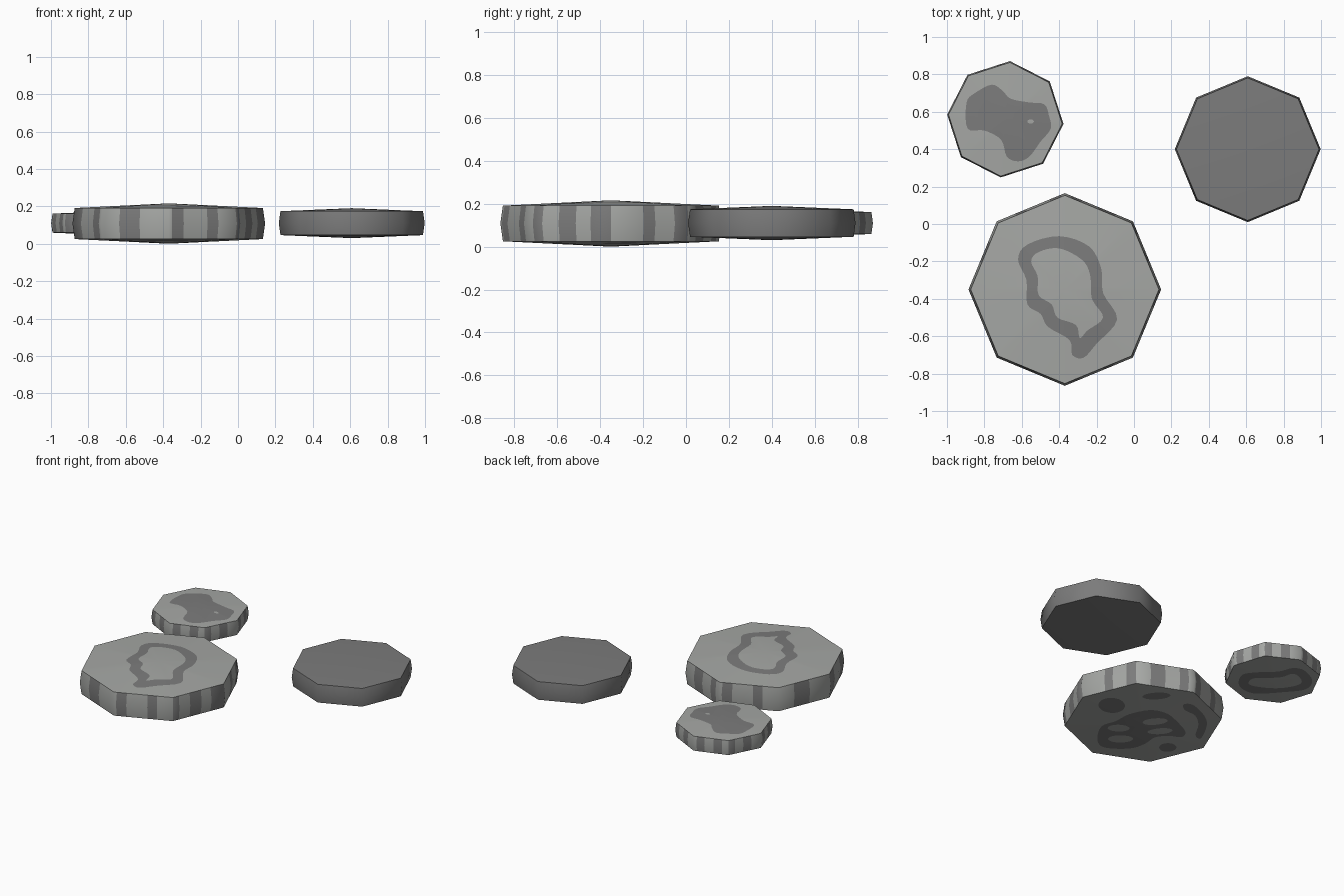
import bpy, bmesh, math
from mathutils import Vector
from mathutils.geometry import delaunay_2d_cdt

if "Cube" in bpy.data.objects:
    bpy.data.objects.remove(bpy.data.objects["Cube"])


def material(name, rgb):
    m = bpy.data.materials.new(name)
    m.diffuse_color = (*rgb, 1)
    m.use_nodes = True
    m.node_tree.nodes["Principled BSDF"].inputs["Base Color"].default_value = m.diffuse_color
    return m


LIGHT = material("light stone", (0.38, 0.39, 0.375))
DARK = material("dark stone", (0.2, 0.2, 0.2))


def smooth_loop(pts, steps=4):
    """Closed Catmull-Rom curve through the points."""
    p, n, out = [Vector(q) for q in pts], len(pts), []
    for i in range(n):
        a, b, c, d = p[i - 1], p[i], p[(i + 1) % n], p[(i + 2) % n]
        for s in range(steps):
            t = s / steps
            out.append(0.5 * (2 * b + (c - a) * t + (2 * a - 5 * b + 4 * c - d) * t * t
                              + (3 * b - a - 3 * c + d) * t ** 3))
    return out


def oval(cu, cv, ru, rv):
    return [(cu + ru * math.cos(k * math.pi / 4), cv + rv * math.sin(k * math.pi / 4)) for k in range(8)]


def top_patch(pts, centre):
    return smooth_loop([(x - centre[0], y - centre[1]) for x, y in pts])


def under_patch(pts):
    """Underside outlines are drawn in hundredths, turned 45 degrees."""
    k = 0.01 / math.sqrt(2)
    return smooth_loop([((v - u) * k, (u + v) * k) for u, v in pts])


def inside(p, loops):
    """Even-odd test, so inner loops become holes."""
    hit = False
    for lp in loops:
        for a, b in zip(lp, lp[1:] + lp[:1]):
            if (a.y > p.y) != (b.y > p.y) and p.x < a.x + (p.y - a.y) * (b.x - a.x) / (b.y - a.y):
                hit = not hit
    return hit


def stone(name, centre, z, r, rim_half, apex_half, turn, mats, stripes=None, top=(), under=()):
    inset = 0.977
    corners = [Vector((math.cos(turn + k * math.pi / 4), math.sin(turn + k * math.pi / 4))) * r
               for k in range(8)]
    # outline, split where the side stripes begin and end
    ring, shade = [], []
    for k in range(8):
        bands = stripes[k % len(stripes)] if stripes else []
        cuts = sorted({0.0, 1.0, *[f for b in bands for f in b]})
        for f0, f1 in zip(cuts, cuts[1:]):
            ring.append(corners[k].lerp(corners[(k + 1) % 8], f0))
            m = (f0 + f1) / 2
            shade.append(int(any(a < m < b for a, b in bands)))
    n = len(ring)
    bm = bmesh.new()
    # bulging side wall
    rows = [[bm.verts.new((p.x * s, p.y * s, h)) for p in ring]
            for s, h in ((inset, -rim_half), (1, 0), (inset, rim_half))]
    for lo, hi in zip(rows, rows[1:]):
        for i in range(n):
            j = (i + 1) % n
            bm.faces.new((lo[i], lo[j], hi[j], hi[i])).material_index = shade[i]
    # shallow pyramid caps with the dark patches cut into them
    apothem = r * inset * math.cos(math.pi / 8)
    mids = [(corners[k] + corners[(k + 1) % 8]).normalized() for k in range(8)]
    for sign, loops in ((1, top), (-1, under)):
        pts = [p * inset for p in ring] + [Vector((0, 0))]
        edges = [(i, (i + 1) % n) for i in range(n)]
        edges += [(n, i) for i, p in enumerate(ring) if any((p - c).length < 1e-6 for c in corners)]
        for lp in loops:
            b = len(pts)
            pts += lp
            edges += [(b + i, b + (i + 1) % len(lp)) for i in range(len(lp))]
        vs, _, fs, *_ = delaunay_2d_cdt(pts, edges, [], 1, 1e-5)
        bv = []
        for v in vs:
            d = min(1, max(v.dot(m) for m in mids) / apothem)
            bv.append(bm.verts.new((v.x, v.y, sign * (apex_half + (rim_half - apex_half) * d))))
        for f in fs:
            c = sum((vs[i] for i in f), Vector((0, 0))) / len(f)
            face = bm.faces.new([bv[i] for i in (f if sign > 0 else reversed(f))])
            face.material_index = int(inside(c, loops))
    bmesh.ops.remove_doubles(bm, verts=bm.verts, dist=1e-4)
    bmesh.ops.recalc_face_normals(bm, faces=bm.faces)
    me = bpy.data.meshes.new(name)
    bm.to_mesh(me)
    bm.free()
    for m in mats:
        me.materials.append(m)
    me.shade_smooth()
    me.set_sharp_from_angle(angle=math.radians(60))
    ob = bpy.data.objects.new(name, me)
    ob.location = (*centre, z)
    bpy.context.collection.objects.link(ob)


# large stone: ring on top, pretzel and blobs underneath
BIG = (-0.37, -0.35)
ring_outer = [(-.62, -.19), (-.57, -.11), (-.40, -.065), (-.24, -.12), (-.175, -.24), (-.165, -.37),
              (-.09, -.51), (-.20, -.64), (-.27, -.715), (-.33, -.70), (-.345, -.62), (-.46, -.55),
              (-.50, -.48), (-.57, -.43), (-.575, -.30)]
ring_inner = [(-.55, -.20), (-.51, -.15), (-.40, -.13), (-.28, -.19), (-.235, -.27), (-.225, -.40),
              (-.165, -.50), (-.25, -.57), (-.29, -.61), (-.31, -.54), (-.41, -.50), (-.44, -.43),
              (-.51, -.38), (-.515, -.28)]
pretzel = [(-31, -19), (-27, -1), (-17, 6), (-8, 14), (5, 18), (15, 14), (21, 4), (26, -12), (23, -19),
           (15, -16), (6, -17), (-1, -25), (-11, -31), (-27, -29)]
arc = [(28, 22), (34, 20), (40, 5), (40, -8), (35, -23), (32, -18), (35, -5), (34, 7), (28, 15)]
ovals = [(-16, -3, 7, 4.5), (-16, -17.5, 8, 5), (8, 4, 8, 4), (10, -9, 8, 4),   # pretzel holes
         (-18, 25, 8.5, 9), (11.5, 34, 9, 4), (13, -32, 5.5, 6)]                # loose blobs
big_stripes = [[(.42, .57), (.82, 1)], [(.25, .5), (.75, .9)], [(.05, .22), (.57, .73)], [(.3, .6)],
               [(0, .3), (.72, .93)], [(.27, .57)], [(.05, .22), (.57, .73)],
               [(0, .12), (.33, .55), (.74, 1)]]
stone("large_stepping_stone", BIG, 0.108, 0.515, 0.083, 0.108, 0, (LIGHT, DARK), big_stripes,
      [top_patch(ring_outer, BIG), top_patch(ring_inner, BIG)],
      [under_patch(pretzel), under_patch(arc)] + [under_patch(oval(*o)) for o in ovals])

# small stone: solid blob on top, ring underneath
SMALL = (-0.688, 0.56)
blob = [(-.895, .65), (-.85, .70), (-.76, .745), (-.70, .71), (-.66, .67), (-.56, .65), (-.48, .64),
        (-.455, .58), (-.445, .51), (-.50, .44), (-.56, .36), (-.62, .335), (-.68, .36), (-.71, .45),
        (-.80, .50), (-.89, .51)]
small_ring = [[(-22, -6), (-19, 8), (-8, 11), (5, 11), (14, 14), (21, 10), (25, -3), (20, -14),
               (4, -16), (-14, -16)],
              [(-15, -5), (-13, 3), (-4, 4), (6, 4), (13, 7), (17, 3), (18, -5), (12, -9), (0, -10)]]
stone("small_stepping_stone", SMALL, 0.11, 0.312, 0.051, 0.064, math.radians(-4.6), (LIGHT, DARK),
      [[(.1, .32), (.58, .82)], [(0, .2), (.45, .7)]],
      [top_patch(blob, SMALL), top_patch(oval(-.553, .548, .018, .011), SMALL)],
      [under_patch(p) for p in small_ring])

# plain dark stone
stone("dark_stepping_stone", (0.608, 0.4), 0.11, 0.39, 0.064, 0.08, 0, (DARK,))
